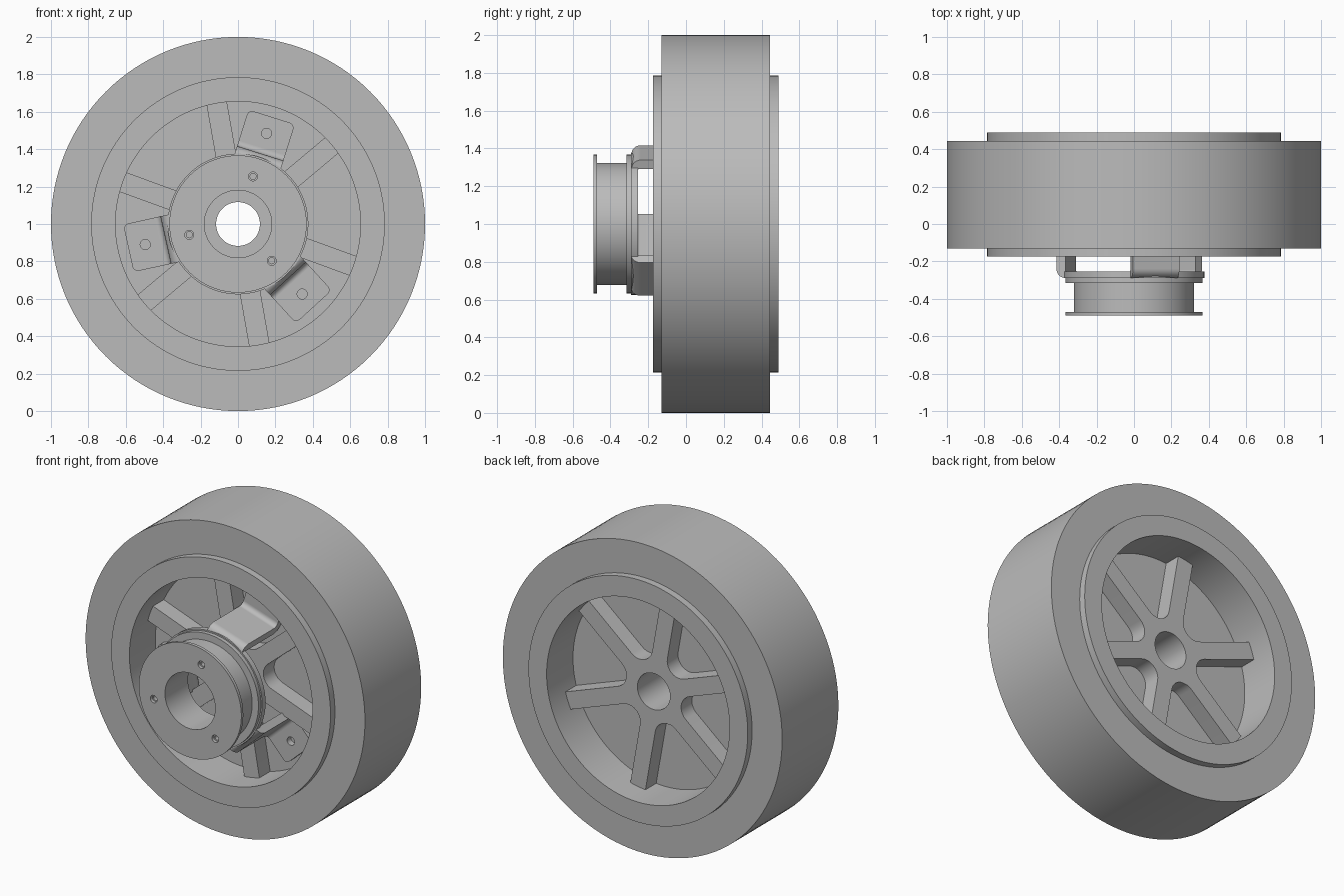
import bpy, bmesh
from math import sin, cos, radians, pi
from mathutils import Matrix

if "Cube" in bpy.data.objects:
    bpy.data.objects.remove(bpy.data.objects["Cube"])

grey = bpy.data.materials.new("mid_grey")
grey.use_nodes = True
grey.diffuse_color = (0.5, 0.5, 0.5, 1)
grey.node_tree.nodes["Principled BSDF"].inputs["Base Color"].default_value = (0.5, 0.5, 0.5, 1)


def arc(cx, cy, r, a0, a1, n=10):
    """Points on an arc, angles in degrees."""
    steps = [radians(a0 + (a1 - a0) * i / n) for i in range(n + 1)]
    return [(cx + r * cos(a), cy + r * sin(a)) for a in steps]


def circle(r, cx=0, cy=0, n=128):
    return arc(cx, cy, r, 0, 360, n)[:-1]


def extrude(name, loops, depth, matrix):
    """Fill nested outlines, holes included, and extrude them to a solid."""
    curve = bpy.data.curves.new(name, 'CURVE')
    curve.dimensions = '2D'
    curve.fill_mode = 'BOTH'
    curve.extrude = depth / 2
    for loop in loops:
        spline = curve.splines.new('POLY')
        spline.points.add(len(loop) - 1)
        for p, (x, y) in zip(spline.points, loop):
            p.co = (x, y, 0, 1)
        spline.use_cyclic_u = True
    temp = bpy.data.objects.new(name + "_outline", curve)
    bpy.context.collection.objects.link(temp)
    deps = bpy.context.evaluated_depsgraph_get()
    mesh = bpy.data.meshes.new_from_object(temp.evaluated_get(deps))
    bpy.data.objects.remove(temp)
    bm = bmesh.new()
    bm.from_mesh(mesh)
    bmesh.ops.remove_doubles(bm, verts=bm.verts, dist=1e-5)
    bmesh.ops.transform(bm, matrix=matrix, verts=bm.verts)
    bmesh.ops.recalc_face_normals(bm, faces=bm.faces)
    bm.to_mesh(mesh)
    bm.free()
    mesh.materials.clear()
    mesh.materials.append(grey)
    obj = bpy.data.objects.new(name, mesh)
    bpy.context.collection.objects.link(obj)
    bpy.ops.object.select_all(action='DESELECT')
    obj.select_set(True)
    bpy.context.view_layer.objects.active = obj
    bpy.ops.object.shade_smooth_by_angle(angle=radians(30))
    return obj


def spin(angle):
    return Matrix.Translation((0, 0, 1)) @ Matrix.Rotation(-radians(angle), 4, 'Y')


def plate(name, loops, y0, y1, angle=0):
    """Solid facing the front, from depth y0 to y1."""
    place = spin(angle) @ Matrix.Translation((0, (y0 + y1) / 2, 0))
    return extrude(name, loops, y1 - y0, place @ Matrix.Rotation(pi / 2, 4, 'X'))


BORE = circle(0.117)
MOUNT_ANGLES = [72.5 + 120 * i for i in range(3)]

# Tyre, rim and web
plate("tyre", [circle(1), circle(0.78)], -0.13, 0.445)
plate("rim", [circle(0.785), circle(0.655)], -0.175, 0.49)
plate("web", [circle(0.67), BORE], 0.09, 0.22)

# Six spokes with filleted roots
half, fillet, tip = 0.055, 0.09, 0.67
reach = (half + fillet) / sin(pi / 6)
star = []
for i in range(6):
    a = 40 + 60 * i
    c, s = cos(radians(a)), sin(radians(a))
    star += [(tip * c + half * s, tip * s - half * c),
             (tip * c - half * s, tip * s + half * c)]
    gap = a + 30
    star += arc(reach * cos(radians(gap)), reach * sin(radians(gap)), fillet,
                a - 90, a - 210)
plate("spokes_and_hub", [star, BORE], -0.02, 0.33)


# Pulley and its mounting disc
def screw_holes(r):
    return [circle(r, 0.267 * cos(radians(a)), 0.267 * sin(radians(a)), 24)
            for a in MOUNT_ANGLES]


opening = circle(0.18)
plate("pulley_front_flange", [circle(0.367), opening] + screw_holes(0.024), -0.49, -0.47)
plate("pulley_barrel", [circle(0.322), opening] + screw_holes(0.016), -0.47, -0.315)
plate("pulley_rear_flange", [circle(0.367), opening], -0.315, -0.29)
plate("mounting_disc", [circle(0.376), opening], -0.29, -0.255)

# Three bent brackets joining the disc to the web
bend = ([(0.3, -0.289)] + arc(0.346, -0.239, 0.05, -90, 0)
        + arc(0.426, 0.02, 0.03, 180, 90)
        + [(0.426, 0.09)] + arc(0.406, 0.03, 0.06, 90, 180)
        + arc(0.336, -0.246, 0.01, 0, -90, 4) + [(0.3, -0.256)])
foot = ([(0.42, -0.13)] + arc(0.57, -0.1, 0.03, -90, 0)
        + arc(0.57, 0.1, 0.03, 0, 90) + [(0.42, 0.13)])
for i, angle in enumerate(MOUNT_ANGLES):
    extrude(f"bracket_{i + 1}", [bend], 0.26, spin(angle))
    plate(f"bracket_foot_{i + 1}", [foot, circle(0.027, 0.508, 0, 32)], 0.05, 0.09, angle)
